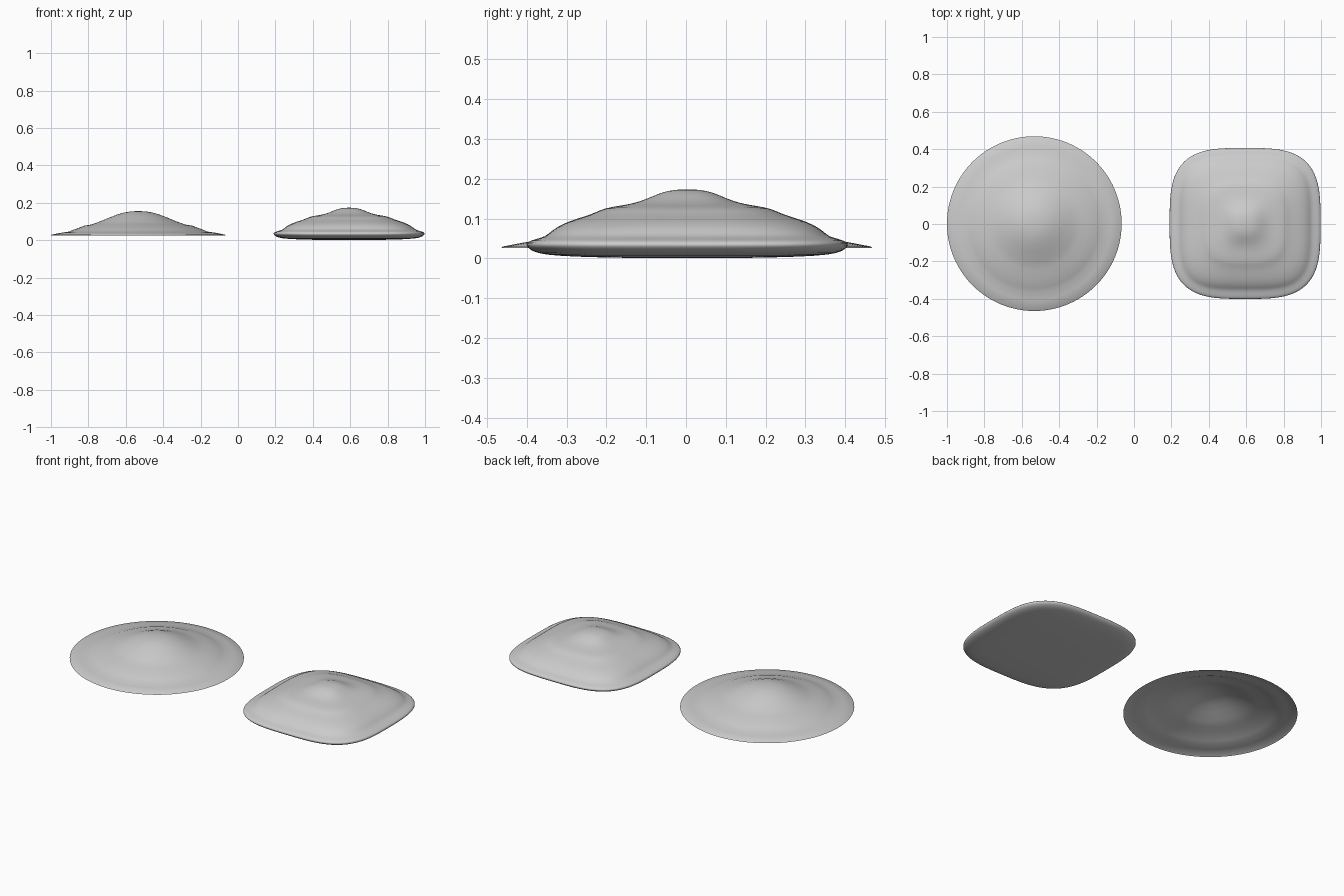
import bpy, bmesh
from math import sin, cos, pi

if "Cube" in bpy.data.objects:
    bpy.data.objects.remove(bpy.data.objects["Cube"])


def lathe(name, centre, profile, segments=64):
    """Spin a profile of (radius, z, squareness); squareness 2 is a circle."""
    bm = bmesh.new()
    rings = []
    for r, z, n in profile:
        if r == 0:
            rings.append([bm.verts.new((centre[0], centre[1], z))])
            continue
        ring = []
        for i in range(segments):
            a = 2 * pi * i / segments
            k = r * (abs(cos(a)) ** n + abs(sin(a)) ** n) ** (-1 / n)
            ring.append(bm.verts.new((centre[0] + k * cos(a), centre[1] + k * sin(a), z)))
        rings.append(ring)
    for lo, hi in zip(rings, rings[1:]):
        for i in range(segments):
            j = (i + 1) % segments
            if len(lo) == 1:
                bm.faces.new((lo[0], hi[j], hi[i]))
            elif len(hi) == 1:
                bm.faces.new((lo[i], lo[j], hi[0]))
            else:
                bm.faces.new((lo[i], lo[j], hi[j], hi[i]))
    mesh = bpy.data.meshes.new(name)
    bm.to_mesh(mesh)
    bm.free()
    for p in mesh.polygons:
        p.use_smooth = True
    obj = bpy.data.objects.new(name, mesh)
    bpy.context.collection.objects.link(obj)
    return obj


# Round, open-bottomed shell with shallow terraces
shell = [(.467, .026), (.462, .030), (.41, .040), (.37, .046), (.345, .056),
         (.29, .077), (.25, .084), (.205, .100), (.155, .121), (.11, .138),
         (.075, .148), (.045, .153), (.015, .155), (0, .155)]
lathe("round_shell", (-.533, .002), [(r, z, 2) for r, z in shell], 96)

# Closed rounded-square mound with a thick rim and stepped top
mound = [(0, .001, 2.5), (.15, .001, 3), (.28, .004, 3.2), (.36, .009, 3.4),
         (.39, .018, 3.4), (.403, .029, 3.4), (.405, .037, 3.4), (.395, .045, 3.5),
         (.370, .051, 3.7), (.352, .058, 3.8), (.340, .070, 3.8), (.315, .086, 3.6),
         (.28, .099, 3.4), (.24, .111, 3.2), (.22, .121, 3.2), (.195, .129, 3.2),
         (.15, .135, 3), (.115, .144, 2.7), (.085, .157, 2.5), (.06, .167, 2.4),
         (.035, .172, 2.2), (.012, .1735, 2), (0, .1735, 2)]
block = lathe("rounded_square_mound", (.594, .003), mound, 64)
sub = block.modifiers.new("smooth", 'SUBSURF')
sub.levels = sub.render_levels = 1
